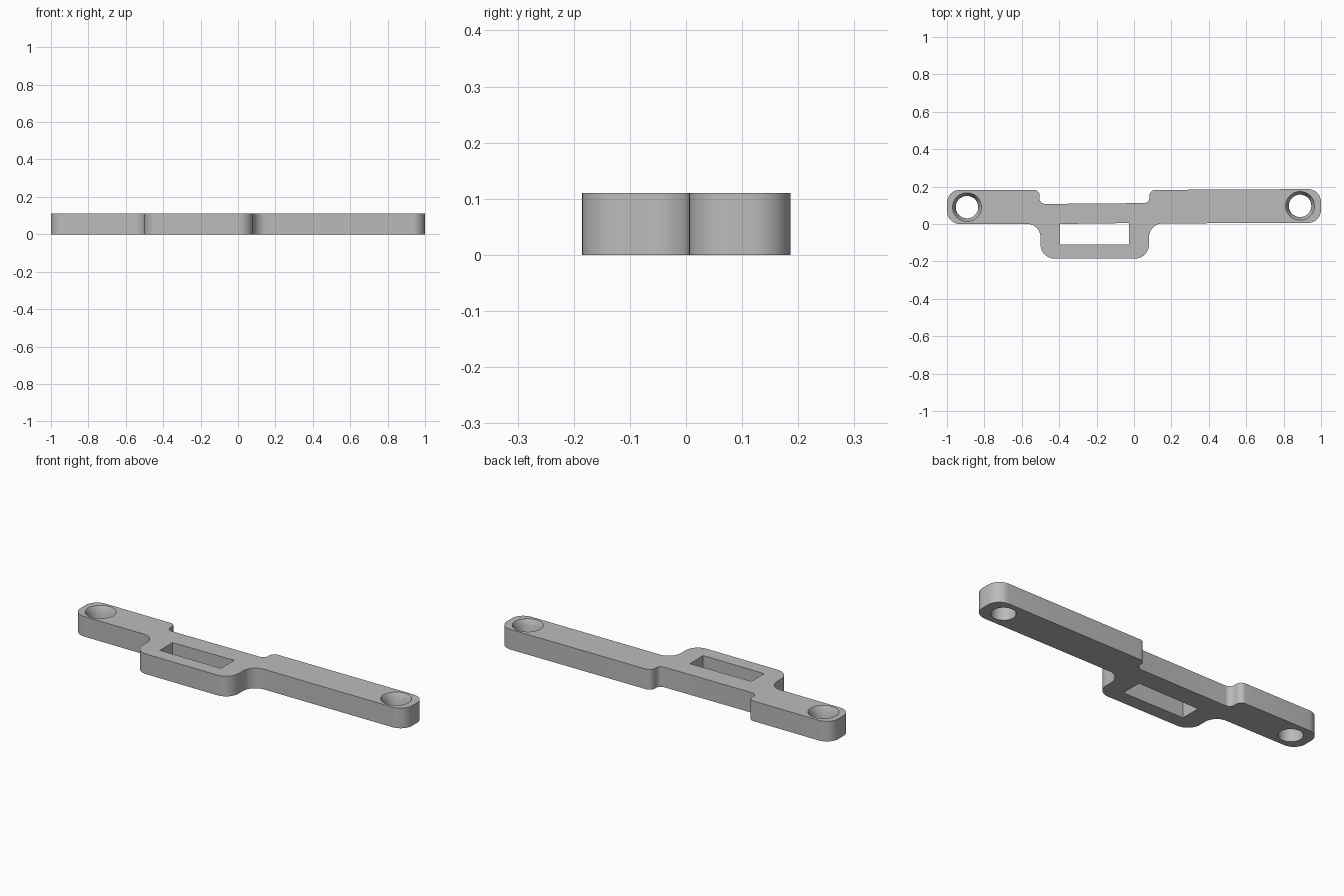
import bpy, bmesh, math
from mathutils import Vector

cube = bpy.data.objects.get("Cube")
if cube:
    bpy.data.objects.remove(cube)

HEIGHT = 0.11

grey = bpy.data.materials.new("plain grey")
grey.use_nodes = True
colour = (0.5, 0.5, 0.5, 1)
grey.diffuse_color = colour
grey.node_tree.nodes["Principled BSDF"].inputs["Base Color"].default_value = colour


def rounded(corners, steps=10):
    """Replace each (x, y, radius) corner with a tangent arc."""
    out = []
    for i, (x, y, r) in enumerate(corners):
        p = Vector((x, y))
        a = (Vector(corners[i - 1][:2]) - p).normalized()
        b = (Vector(corners[(i + 1) % len(corners)][:2]) - p).normalized()
        if r == 0:
            out.append(p)
            continue
        half = a.angle(b) / 2
        centre = p + (a + b).normalized() * r / math.sin(half)
        start = p + a * r / math.tan(half) - centre
        end = p + b * r / math.tan(half) - centre
        for k in range(steps + 1):
            t = k / steps
            arc = start.slerp(end, t) if hasattr(start, "slerp") else start.lerp(end, t)
            out.append(centre + arc.normalized() * r)
    return out


def loft(name, rings):
    """Solid through a stack of (z, outline) rings with capped ends."""
    bm = bmesh.new()
    loops = [[bm.verts.new((p[0], p[1], z)) for p in pts] for z, pts in rings]
    bm.faces.new(loops[0])
    bm.faces.new(loops[-1])
    for low, high in zip(loops, loops[1:]):
        for i in range(len(low)):
            bm.faces.new((low[i - 1], low[i], high[i], high[i - 1]))
    bmesh.ops.recalc_face_normals(bm, faces=bm.faces)
    mesh = bpy.data.meshes.new(name)
    bm.to_mesh(mesh)
    bm.free()
    mesh.materials.append(grey)
    obj = bpy.data.objects.new(name, mesh)
    bpy.context.collection.objects.link(obj)
    return obj


def circle(x, y, r, sides=48):
    return [(x + r * math.cos(math.tau * i / sides),
             y + r * math.sin(math.tau * i / sides)) for i in range(sides)]


# Flat bar with a notch at the back and a frame at the front
outline = rounded([
    (-1, 0, 0.07), (-0.5, 0, 0.07), (-0.5, -0.185, 0.075),
    (0.08, -0.185, 0.075), (0.08, 0.003, 0.075), (1, 0.006, 0.07),
    (1, 0.187, 0.07), (0.083, 0.182, 0.03), (0.083, 0.112, 0.03),
    (-0.505, 0.107, 0.03), (-0.505, 0.183, 0.03), (-1, 0.183, 0.07)])
bracket = loft("mounting_bracket", [(0, outline), (HEIGHT, outline)])

# Rectangular slot and countersunk screw holes
slot = [(-0.395, -0.11), (-0.027, -0.11), (-0.027, 0.005), (-0.395, 0)]
cutters = [loft("slot_cutter", [(-0.1, slot), (0.2, slot)])]
for side, x, y in (("right", -0.893, 0.09), ("left", 0.888, 0.097)):
    bore, rim = circle(x, y, 0.06), circle(x, y, 0.077)
    cutters.append(loft(side + "_hole_cutter", [
        (-0.1, bore), (HEIGHT - 0.03, bore), (HEIGHT, rim), (0.2, rim)]))

bpy.context.view_layer.objects.active = bracket
for cutter in cutters:
    cut = bracket.modifiers.new("cut", 'BOOLEAN')
    cut.operation = 'DIFFERENCE'
    cut.solver = 'EXACT'
    cut.object = cutter
    bpy.ops.object.modifier_apply(modifier=cut.name)
    bpy.data.objects.remove(cutter)

bpy.ops.object.select_all(action='DESELECT')
bracket.select_set(True)
bpy.ops.object.shade_smooth_by_angle(angle=math.radians(30))
